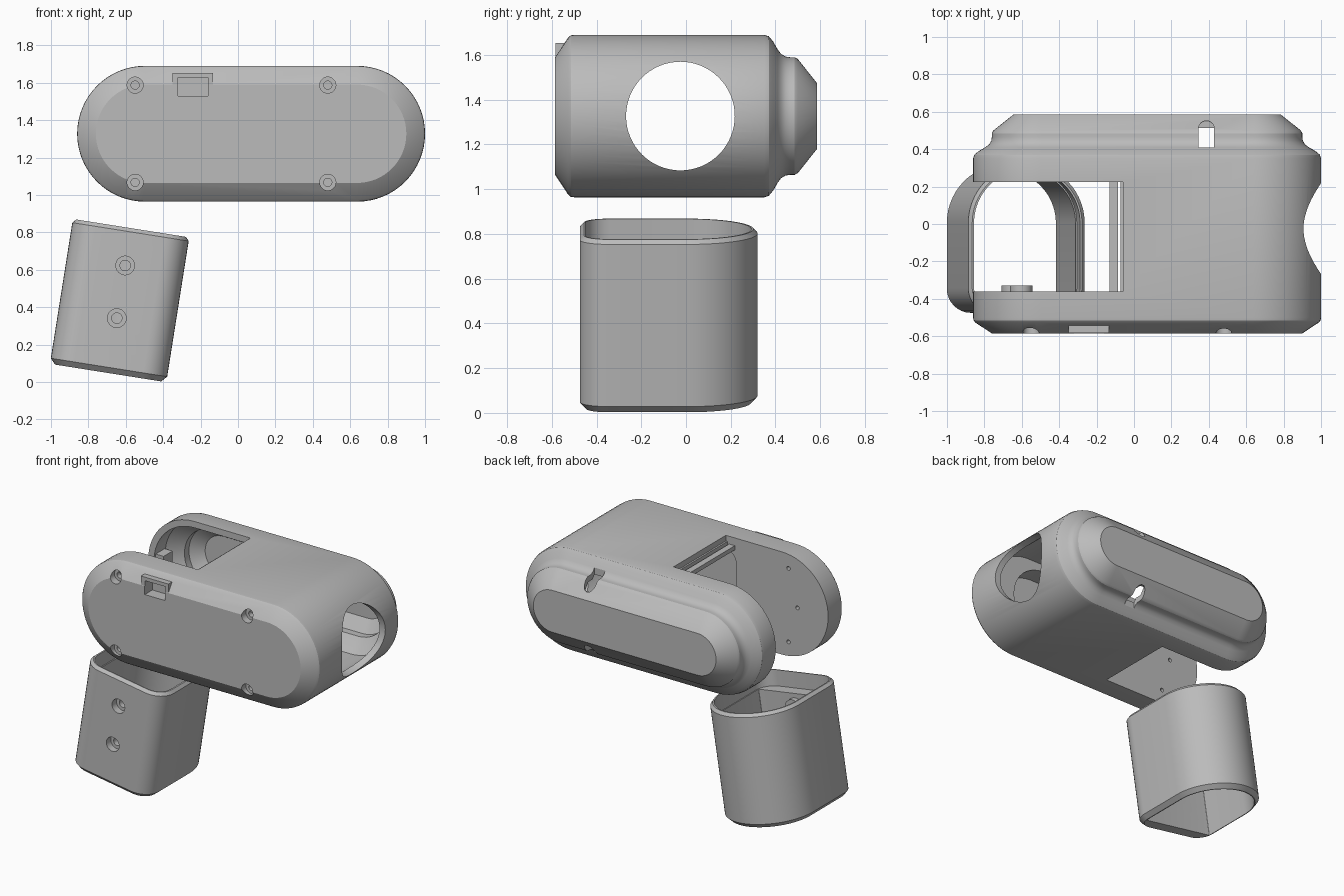
import bpy, bmesh
from math import sin, cos, pi, radians
from mathutils import Vector

cube = bpy.data.objects.get("Cube")
if cube:
    bpy.data.objects.remove(cube, do_unlink=True)

grey = bpy.data.materials.new("plain_grey")
grey.use_nodes = True
tone = (0.5, 0.5, 0.5, 1)
grey.diffuse_color = tone
grey.node_tree.nodes["Principled BSDF"].inputs["Base Color"].default_value = tone

CX, CZ, STRAIGHT, RADIUS = 0.07, 1.327, 0.567, 0.363


def loft(name, rings):
    """Skin a closed solid through equal-length rings of points."""
    bm = bmesh.new()
    loops = [[bm.verts.new(p) for p in ring] for ring in rings]
    n = len(loops[0])
    for a, b in zip(loops, loops[1:]):
        for i in range(n):
            bm.faces.new((a[i], a[(i + 1) % n], b[(i + 1) % n], b[i]))
    bm.faces.new(loops[0])
    bm.faces.new(loops[-1])
    bmesh.ops.recalc_face_normals(bm, faces=bm.faces)
    mesh = bpy.data.meshes.new(name)
    bm.to_mesh(mesh)
    bm.free()
    obj = bpy.data.objects.new(name, mesh)
    bpy.context.collection.objects.link(obj)
    mesh.materials.append(grey)
    return obj


def arc(cx, cy, r, start, end, steps):
    return [(cx + r * cos(radians(start + (end - start) * i / steps)),
             cy + r * sin(radians(start + (end - start) * i / steps)))
            for i in range(steps + 1)]


def stadium_solid(name, profile):
    """Profile rows are depth y and inset from the full outline."""
    rings = []
    for y, inset in profile:
        r = RADIUS - inset
        pts = arc(CX + STRAIGHT, CZ, r, -90, 90, 32)
        pts += arc(CX - STRAIGHT, CZ, r, 90, 270, 32)
        rings.append([(x, y, z) for x, z in pts])
    return loft(name, rings)


def arch_solid(name, levels):
    """Levels are z, half width, front y and front corner radius."""
    rings = []
    for z, half, front, r in levels:
        pts = arc(0, 0.005, half, 0, 180, 40)
        pts += arc(r - half, front + r, r, 180, 270, 8)
        pts += arc(half - r, front + r, r, 270, 360, 8)
        rings.append([(x, y, z) for x, y in pts])
    return loft(name, rings)


def box(name, lo, hi):
    (x0, y0, z0), (x1, y1, z1) = lo, hi
    return loft(name, [[(x0, y0, z), (x1, y0, z), (x1, y1, z), (x0, y1, z)]
                       for z in (z0, z1)])


def rod(name, start, end, r, sides=32):
    a, b = Vector(start), Vector(end)
    turn = (b - a).to_track_quat('Z', 'Y')
    circle = [Vector((r * cos(2 * pi * i / sides), r * sin(2 * pi * i / sides), 0))
              for i in range(sides)]
    return loft(name, [[p + turn @ c for c in circle] for p in (a, b)])


def boolean(obj, other, operation='DIFFERENCE'):
    other.hide_render = True
    mod = obj.modifiers.new("boolean", 'BOOLEAN')
    mod.operation, mod.object, mod.solver = operation, other, 'EXACT'
    bpy.context.view_layer.objects.active = obj
    bpy.ops.object.modifier_apply(modifier=mod.name)
    bpy.data.objects.remove(other, do_unlink=True)


def smooth(obj):
    bpy.ops.object.select_all(action='DESELECT')
    obj.select_set(True)
    bpy.context.view_layer.objects.active = obj
    bpy.ops.object.shade_smooth_by_angle(angle=radians(28))


# Main housing with chamfered front and stepped back
housing = stadium_solid("housing", [
    (-0.585, 0.1), (-0.527, 0.012), (-0.515, 0.002), (-0.5, 0), (0.35, 0), (0.37, 0.006),
    (0.39, 0.03), (0.41, 0.065), (0.425, 0.085), (0.445, 0.097), (0.465, 0.1),
    (0.485, 0.1), (0.5, 0.108), (0.585, 0.215)])

# Port hood standing out of the front chamfer
boolean(housing, box("hood", (-0.35, -0.584, 1.56), (-0.135, -0.45, 1.653)), 'UNION')

# Hollow inside, following the stepped back
boolean(housing, stadium_solid("cavity", [
    (-0.35, 0.045), (0.35, 0.045), (0.4, 0.1), (0.43, 0.14), (0.48, 0.14), (0.54, 0.225)]))

# Wide opening at the model's right end
boolean(housing, box("opening", (-1.2, -0.36, 0.8), (-0.06, 0.225, 1.9)))

# Pocket in the inner side of the front wall
pocket = []
for y in (-0.49, -0.3):
    ring = arc(0.5, CZ, 0.265, -90, 90, 20)
    ring += arc(-0.06, CZ + 0.185, 0.08, 90, 180, 8)
    ring += arc(-0.06, CZ - 0.185, 0.08, 180, 270, 8)
    pocket.append([(x, y, z) for x, z in ring])
boolean(housing, loft("pocket", pocket))

# Round window in the model's left end
boolean(housing, rod("window", (0.4, -0.025, CZ), (1.2, -0.025, CZ), 0.243, 64))

# Port recess, front screw holes and the matching inner holes
boolean(housing, box("port", (-0.32, -0.7, 1.53), (-0.16, -0.5, 1.628)))
for z in (CZ - 0.26, CZ + 0.26):
    for x in (-0.55, 0.48):
        boolean(housing, rod("counterbore", (x, -0.7, z), (x, -0.535, z), 0.043))
        boolean(housing, rod("screw_hole", (x, -0.7, z), (x, -0.5, z), 0.022, 16))
for x, z in ((-0.55, CZ + 0.26), (-0.55, CZ - 0.26), (-0.62, CZ)):
    boolean(housing, rod("inner_hole", (x, -0.42, z), (x, -0.3, z), 0.014, 16))

# Round-ended slots in the back step, top and bottom
for side in (-1, 1):
    rings = []
    for reach in (0.175, 0.5):
        ring = arc(0.387, 0.51, 0.042, 0, 180, 12) + [(0.345, 0.41), (0.429, 0.41)]
        rings.append([(x, y, CZ + side * reach) for x, y in ring])
    boolean(housing, loft("slot", rings))
smooth(housing)

# Rails under the edge of the opening, and a locating peg in the back shell
box("outer_rail", (-0.13, -0.362, 1.605), (-0.085, 0.227, 1.635))
box("inner_rail", (-0.072, -0.362, 1.605), (-0.055, 0.227, 1.65))
box("locating_peg", (-0.82, 0.24, 1.29), (-0.75, 0.34, 1.37))

# Tilted arch-shaped sleeve, open at both ends
sleeve = arch_solid("grip_sleeve", [
    (-0.392, 0.287, -0.447, 0.102), (-0.362, 0.315, -0.475, 0.13),
    (0.372, 0.315, -0.475, 0.13), (0.392, 0.297, -0.457, 0.112)])
boolean(sleeve, arch_solid("bore", [(z, 0.28, -0.365, 0.004) for z in (-0.6, 0.6)]))
boolean(sleeve, arch_solid("rim_recess", [(z, 0.287, -0.45, 0.105) for z in (0.28, 0.6)]))
for z in (0.19, -0.095):
    boolean(sleeve, rod("boss", (0, -0.4, z), (0, -0.33, z), 0.06), 'UNION')
    boolean(sleeve, rod("counterbore", (0, -0.6, z), (0, -0.425, z), 0.05))
    boolean(sleeve, rod("screw_hole", (0, -0.6, z), (0, -0.2, z), 0.028, 20))
smooth(sleeve)
sleeve.location = (-0.633, 0, 0.435)
sleeve.rotation_euler = (0, radians(9), 0)
